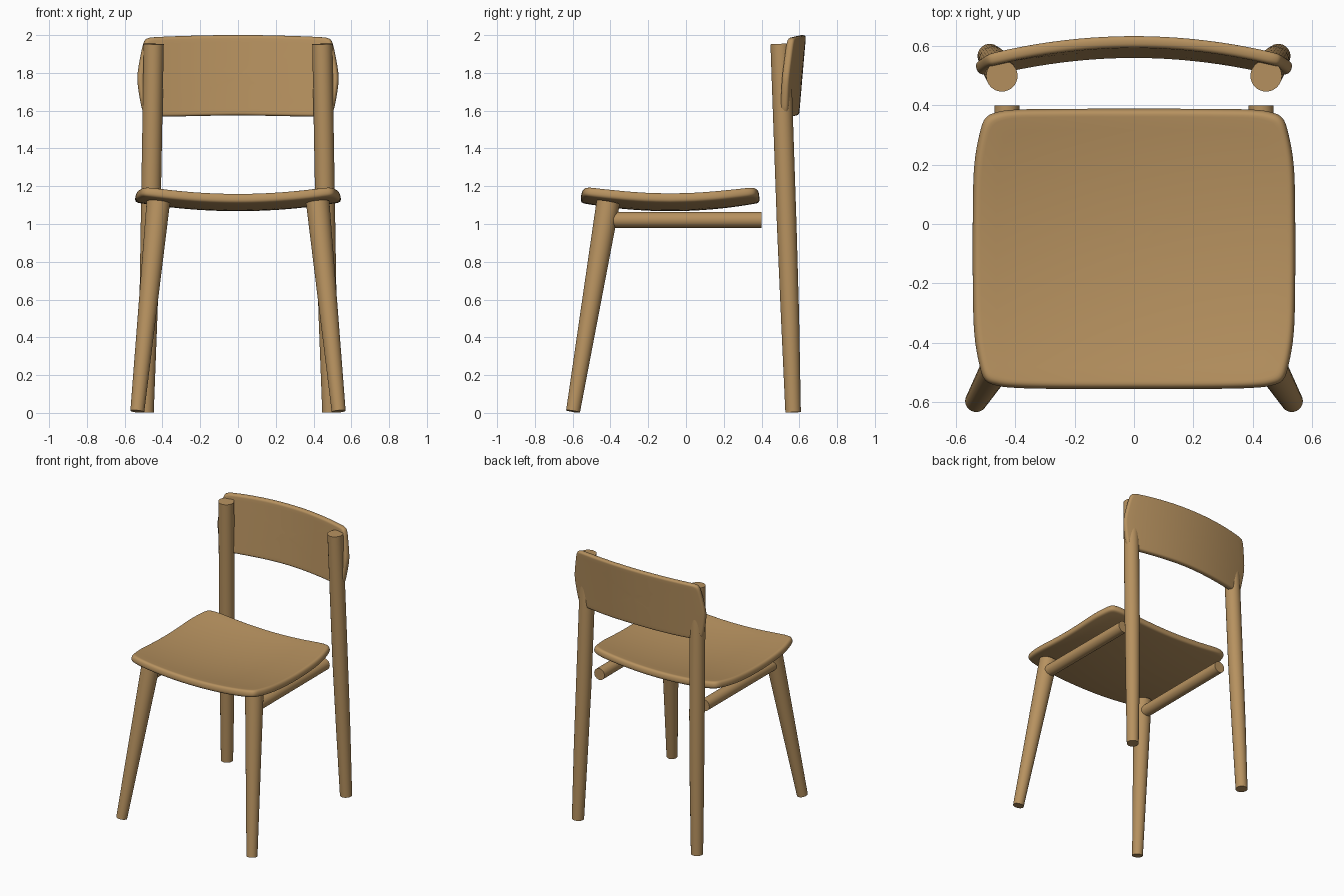
import bpy, bmesh, math
from mathutils import Vector

if "Cube" in bpy.data.objects:
    bpy.data.objects.remove(bpy.data.objects["Cube"])

wood = bpy.data.materials.new("warm wood")
wood.diffuse_color = (0.47, 0.285, 0.115, 1)
wood.use_nodes = True
wood.node_tree.nodes["Principled BSDF"].inputs["Base Color"].default_value = wood.diffuse_color


def finish(bm, name, angle=40):
    bmesh.ops.recalc_face_normals(bm, faces=bm.faces)
    me = bpy.data.meshes.new(name)
    bm.to_mesh(me)
    bm.free()
    me.materials.append(wood)
    ob = bpy.data.objects.new(name, me)
    bpy.context.collection.objects.link(ob)
    bpy.ops.object.select_all(action='DESELECT')
    ob.select_set(True)
    bpy.context.view_layer.objects.active = ob
    bpy.ops.object.shade_smooth_by_angle(angle=math.radians(angle))
    return ob


def rod(name, stations, axis=None, n=32):
    """Round bar through (point, radius) stations, with flat ends."""
    bm = bmesh.new()
    pts = [Vector(p) for p, r in stations]
    d = Vector(axis) if axis else (pts[-1] - pts[0]).normalized()
    a = d.cross(Vector((1, 0, 0))).normalized()
    b = d.cross(a)
    rings = []
    for p, (_, r) in zip(pts, stations):
        rings.append([bm.verts.new(p + r * (math.cos(t) * a + math.sin(t) * b))
                      for t in (2 * math.pi * i / n for i in range(n))])
    for r0, r1 in zip(rings, rings[1:]):
        for i in range(n):
            j = (i + 1) % n
            bm.faces.new((r0[i], r0[j], r1[j], r1[i]))
    bm.faces.new(rings[0])
    bm.faces.new(rings[-1])
    return finish(bm, name)


def smooth_outline(half, sub=4):
    """Mirror a right-half outline and round it with a Catmull-Rom curve."""
    pts = half + [(-x, v) for x, v in half[-2:0:-1]]
    pts = [Vector(p) for p in pts]
    n, out = len(pts), []
    for i in range(n):
        p0, p1, p2, p3 = (pts[(i + k) % n] for k in (-1, 0, 1, 2))
        for s in range(sub):
            t = s / sub
            out.append(0.5 * (2 * p1 + (p2 - p0) * t
                              + (2 * p0 - 5 * p1 + 4 * p2 - p3) * t * t
                              + (3 * p1 - p0 - 3 * p2 + p3) * t ** 3))
    return out


def bent_board(name, half, thick, edge, bend):
    """Round-edged board built from concentric outlines, then bent."""
    outline = smooth_outline(half)
    vs = [p.y for p in outline]
    cv, hv = (max(vs) + min(vs)) / 2, (max(vs) - min(vs)) / 2
    hu = max(p.x for p in outline)
    h = thick / 2
    # (scale of the flat part, edge inset, offset through the thickness)
    levels = [(k / 10, edge, h) for k in range(1, 10)]
    for k in range(13):
        a = math.pi / 2 - math.pi * k / 12
        c, s = math.cos(a), math.sin(a)
        levels.append((1, edge * (1 - max(c, 0) ** 0.8),
                       h * math.copysign(abs(s) ** 0.8, s)))
    levels += [(k / 10, edge, -h) for k in range(9, 0, -1)]
    bm = bmesh.new()
    rings = []
    for sc, inset, w in levels:
        su, sv = sc * (1 - inset / hu), sc * (1 - inset / hv)
        rings.append([bm.verts.new(bend(p.x * su, cv + (p.y - cv) * sv, w))
                      for p in outline])
    n = len(outline)
    for r0, r1 in zip(rings, rings[1:]):
        for i in range(n):
            j = (i + 1) % n
            bm.faces.new((r0[i], r0[j], r1[j], r1[i]))
    for ring, w in ((rings[0], h), (rings[-1], -h)):
        c = bm.verts.new(bend(0, cv, w))
        for i in range(n):
            bm.faces.new((c, ring[i], ring[(i + 1) % n]))
    return finish(bm, name, 60)


# Dished seat
def seat_bend(x, y, w):
    v = y + 0.084
    gx, gy = 0.32 * x, 0.40 * v
    return (x - w * gx, y - w * gy, 1.093 + 0.16 * x * x + 0.20 * v * v + w)


bent_board("seat", [
    (0, .388), (.15, .388), (.3, .387), (.4, .385), (.46, .377), (.5, .357),
    (.52, .305), (.538, .2), (.543, .05), (.543, -.22), (.538, -.37),
    (.522, -.47), (.502, -.526), (.46, -.545), (.4, -.552), (.3, -.555),
    (.15, -.556), (0, -.556)], 0.05, 0.022, seat_bend)


# Curved, leaning backrest
def back_bend(x, z, w):
    return (x + w * 0.5 * x,
            0.597 + 0.086 * (z - 1.785) - 0.25 * x * x + w, z)


bent_board("backrest", [
    (0, 2.0), (.15, 1.999), (.3, 1.995), (.42, 1.99), (.475, 1.984),
    (.498, 1.962), (.515, 1.89), (.53, 1.8), (.53, 1.74), (.516, 1.65),
    (.502, 1.597), (.475, 1.573), (.42, 1.569), (.3, 1.57), (.15, 1.573),
    (0, 1.575)], 0.04, 0.018, back_bend)

# Legs and side rails, left and right
for side, s in (("left", -1), ("right", 1)):
    rod("front_leg_" + side, [((s * .533, -.598, .008), .037),
                              ((s * .422, -.412, 1.115), .062)])
    rod("rear_leg_" + side, [((s * .487, .567, .003), .041),
                             ((s * .475, .551, .5), .048),
                             ((s * .463, .533, 1.0), .052),
                             ((s * .446, .5, 1.953), .053)])
    rod("side_rail_" + side, [((s * .431, -.42, 1.022), .042),
                              ((s * .429, .4, 1.022), .042)])
